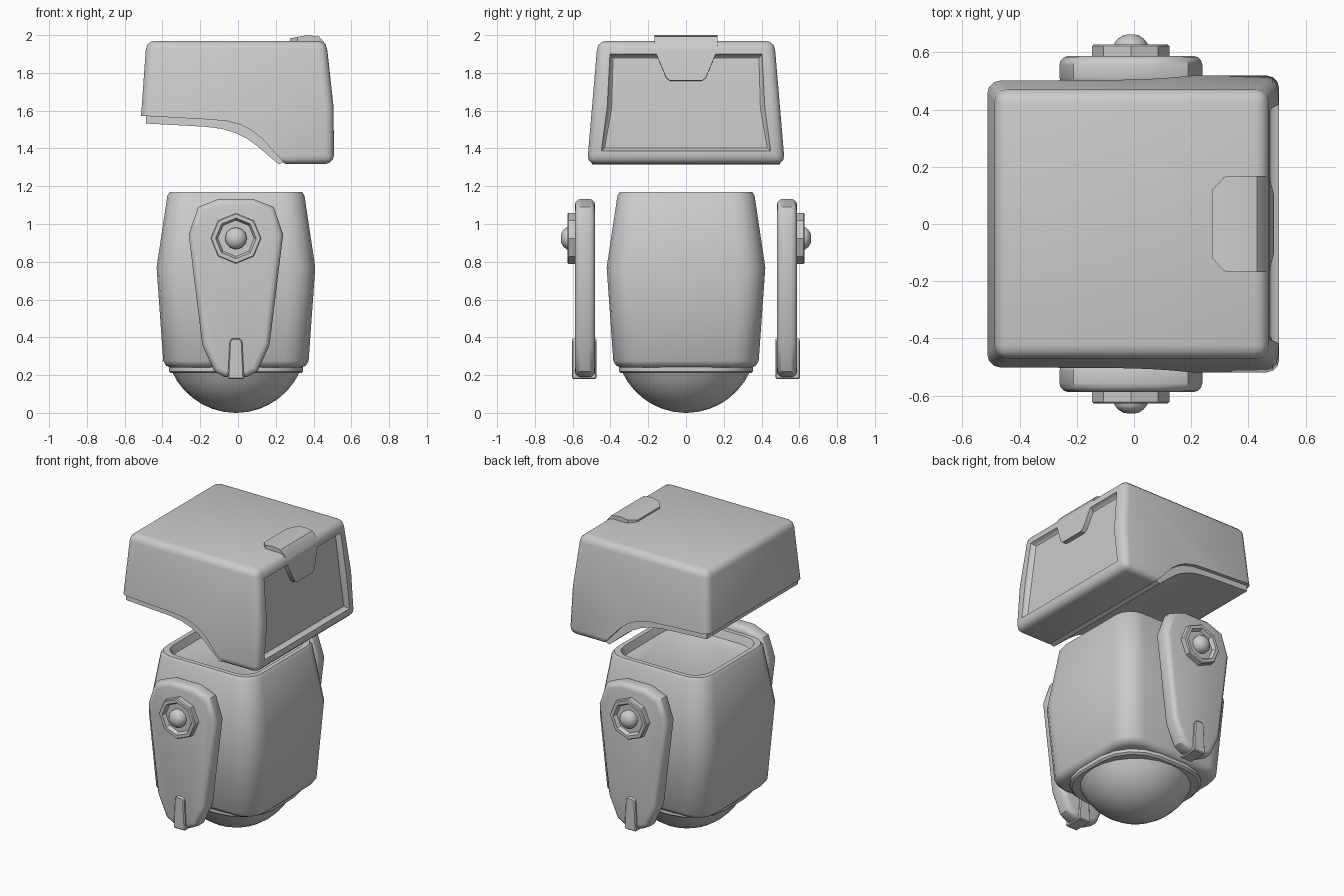
import bpy, bmesh
from math import sin, cos, pi, radians, sqrt

if "Cube" in bpy.data.objects:
    bpy.data.objects.remove(bpy.data.objects["Cube"])

CX = -0.011  # centre line of body and arms


def finish(bm, name, angle=35):
    bmesh.ops.recalc_face_normals(bm, faces=bm.faces[:])
    me = bpy.data.meshes.new(name)
    bm.to_mesh(me)
    bm.free()
    ob = bpy.data.objects.new(name, me)
    bpy.context.collection.objects.link(ob)
    bpy.ops.object.select_all(action='DESELECT')
    ob.select_set(True)
    bpy.context.view_layer.objects.active = ob
    bpy.ops.object.shade_smooth_by_angle(angle=radians(angle))
    return ob


def loft(rings):
    """Closed skin through equal-length rings of points, capped at both ends."""
    bm = bmesh.new()
    vs = [[bm.verts.new(p) for p in r] for r in rings]
    n = len(vs[0])
    for a, b in zip(vs, vs[1:]):
        for i in range(n):
            j = (i + 1) % n
            bm.faces.new((a[i], a[j], b[j], b[i]))
    bm.faces.new(vs[0])
    bm.faces.new(vs[-1])
    bmesh.ops.recalc_face_normals(bm, faces=bm.faces[:])
    return bm


def prism(profile, near, far):
    """Extrude an x,z profile along y; near and far give y for a height z."""
    return loft([[(x, f(z), z) for x, z in profile] for f in (near, far)])


def bevel(bm, edges, width, segs=2):
    bmesh.ops.bevel(bm, geom=edges, offset=width, segments=segs, profile=0.5,
                    affect='EDGES', clamp_overlap=True)


def rounded_square(z, h, r, segs=4):
    pts = []
    for q in range(4):
        sx, sy = [(1, 1), (-1, 1), (-1, -1), (1, -1)][q]
        for k in range(segs + 1):
            a = (q + k / segs) * pi / 2
            pts.append((CX + sx * (h - r) + r * cos(a), sy * (h - r) + r * sin(a), z))
    return pts


def circle_z(z, r, n=24):
    return [(CX + r * cos(2 * pi * i / n), r * sin(2 * pi * i / n), z) for i in range(n)]


def circle_y(y, r, n=8, zc=0.924):
    return [(CX + r * cos(2 * pi * i / n), y, zc + r * sin(2 * pi * i / n)) for i in range(n)]


# head shell: tapered block with a curved cut-away underneath
def head_w(z):
    return 0.523 - (z - 1.32) * 0.085


head_profile = [(-0.485, 1.97), (-0.513, 1.573), (-0.15, 1.553), (-0.06, 1.545), (0.016, 1.525),
                (0.075, 1.493), (0.13, 1.45), (0.25, 1.318), (0.508, 1.318), (0.506, 1.62), (0.467, 1.97)]
bm = prism(head_profile, lambda z: -head_w(z), head_w)


def rounded_edge(e):
    a, b = (v.co for v in e.verts)
    top = min(a.z, b.z) > 1.96
    front = min(a.x, b.x) > 0.46 and not (abs(a.z - 1.62) < .01 and abs(b.z - 1.62) < .01)
    back = max(a.x, b.x) < -0.48 and abs(a.z - b.z) > 0.1
    chin = max(a.z, b.z) < 1.33 and min(a.x, b.x) > 0.2 and abs(a.y - b.y) < 0.05
    return top or front or back or chin


bevel(bm, [e for e in bm.edges if rounded_edge(e)], 0.045, 3)
# recessed face screen
bm.normal_update()
screen = [f for f in bm.faces if f.normal.x > 0.95 and f.calc_area() > 0.1]
bmesh.ops.inset_region(bm, faces=screen, thickness=0.035, depth=0)
bmesh.ops.inset_region(bm, faces=screen, thickness=0.008, depth=-0.02)
bmesh.ops.inset_region(bm, faces=screen, thickness=0.016, depth=-0.01)
finish(bm, "head")

# stepped lip under the head
lip_profile = [(-0.488, 1.6), (-0.488, 1.532), (-0.175, 1.515), (-0.08, 1.503), (-0.01, 1.48), (0.05, 1.45),
               (0.105, 1.41), (0.215, 1.316), (0.27, 1.335), (0.16, 1.47), (0.03, 1.56)]
finish(prism(lip_profile, lambda z: 0.025 - head_w(z), lambda z: head_w(z) - 0.025), "head_lip")

# clip folded over the top edge of the screen: x, z, half width, fold angle
clip = [(0.275, 1.982, 0.12, 0), (0.315, 1.991, 0.165, 0), (0.37, 2.0, 0.168, 0), (0.43, 1.992, 0.168, 0.5),
        (0.463, 1.955, 0.167, 1.1), (0.475, 1.90, 0.157, 1.5), (0.489, 1.775, 0.105, 1.5), (0.49, 1.76, 0.085, 1.5)]
rings = []
for x, z, w, t in clip:
    xi, zi = x - 0.04 * sin(t), z - 0.04 * cos(t)
    rings.append([(x, w, z), (x, -w, z), (xi, -w, zi), (xi, w, zi)])
finish(loft(rings), "head_clip")

# barrel-sided body with a shallow dish in the top
body = [(0.24, 0.345, 0.12), (0.25, 0.37, 0.13), (0.275, 0.385, 0.13), (0.77, 0.42, 0.14), (1.15, 0.363, 0.12),
        (1.17, 0.35, 0.115), (1.17, 0.32, 0.11), (1.12, 0.305, 0.12), (1.105, 0.27, 0.14)]
finish(loft([rounded_square(*s) for s in body]), "body")

# collar and rolling dome under the body
finish(loft([rounded_square(z, h, 0.25) for z, h in ((0.26, 0.355), (0.22, 0.355), (0.21, 0.345), (0.21, 0.3))]),
       "base_collar")
R = 0.372
dome = [circle_z(R - R * cos(t), R * sin(t)) for t in [0.02 + 1.13 * i / 7 for i in range(8)]]
finish(loft(dome), "base_dome")

# arms, mirrored on both sides
arm_half = [(0.09, 1.133), (0.20, 1.09), (0.25, 0.945), (0.178, 0.36), (0.115, 0.22), (0.06, 0.19)]
arm_profile = [(CX + x, z) for x, z in arm_half] + [(CX - x, z) for x, z in reversed(arm_half)]
foot_profile = [(CX + x, z) for x, z in ((-0.022, 0.395), (0.022, 0.395), (0.034, 0.375), (0.043, 0.18),
                                         (-0.043, 0.18), (-0.034, 0.375))]
for s, side in ((-1, "front"), (1, "back")):
    bm = prism(arm_profile, lambda z: s * 0.481, lambda z: s * 0.588)
    bevel(bm, [e for e in bm.edges if abs(e.verts[0].co.y - e.verts[1].co.y) < 0.01], 0.032, 3)
    finish(bm, side + "_arm")

    bm = prism(foot_profile, lambda z: s * 0.473, lambda z: s * 0.604)
    bevel(bm, bm.edges[:], 0.006, 1)
    finish(bm, side + "_arm_tip")

    hub = [(0.56, 0.135), (0.622, 0.135), (0.628, 0.129), (0.628, 0.108), (0.605, 0.096)]
    finish(loft([circle_y(s * y, r) for y, r in hub]), side + "_hub")

    bolt = [(0.59, 0.056), (0.632, 0.058), (0.648, 0.045), (0.66, 0.027), (0.663, 0.008)]
    finish(loft([circle_y(s * y, r, 12) for y, r in bolt]), side + "_bolt", 60)
